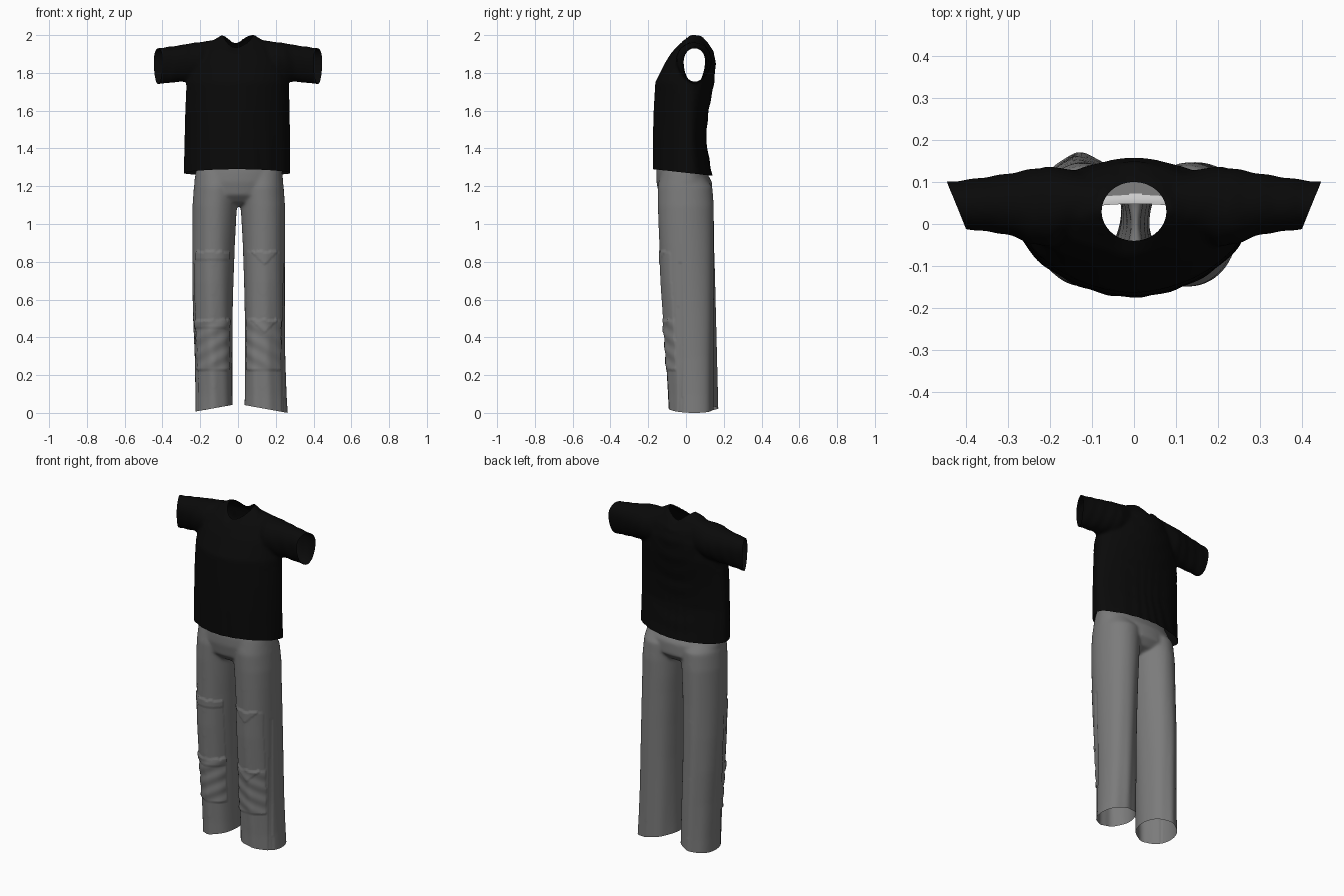
import bpy, bmesh
from math import sin, cos, pi, exp, hypot, atan2

cube = bpy.data.objects.get("Cube")
if cube:
    bpy.data.objects.remove(cube, do_unlink=True)


def material(name, value):
    mat = bpy.data.materials.new(name)
    mat.use_nodes = True
    colour = (value, value, value, 1)
    mat.diffuse_color = colour
    bsdf = next(n for n in mat.node_tree.nodes if n.type == "BSDF_PRINCIPLED")
    bsdf.inputs["Base Color"].default_value = colour
    bsdf.inputs["Roughness"].default_value = 0.9
    return mat


black = material("black cloth", 0.0028)
grey = material("grey cloth", 0.2)
pale = material("pale waistband", 0.7)


def loft(bm, rings, power, along_x=False, centre=None, sides=64):
    """Closed tube through rings of (position, a0, a1, b0, b1)."""
    loops = []
    for p, a0, a1, b0, b1 in rings:
        ca, ra, span = (a0 + a1) / 2, (a1 - a0) / 2, b1 - b0
        cb = (b0 + b1) / 2
        if centre is not None:
            cb = min(max(centre, b0 + 0.3 * span), b1 - 0.3 * span)
        loop = []
        for i in range(sides):
            t = 2 * pi * i / sides
            c, s = cos(t), sin(t)
            a = ca + ra * abs(c) ** (2 / power) * (1 if c > 0 else -1)
            b = cb + abs(s) ** (2 / power) * ((b1 - cb) if s > 0 else (b0 - cb))
            loop.append(bm.verts.new((p, a, b) if along_x else (a, b, p)))
        loops.append(loop)
    for low, high in zip(loops, loops[1:]):
        for i in range(sides):
            j = (i + 1) % sides
            bm.faces.new((low[i], low[j], high[j], high[i]))
    bm.faces.new(loops[0])
    bm.faces.new(loops[-1])


def fuse(bm, name):
    """Merge overlapping solids into one even, softened skin."""
    bmesh.ops.recalc_face_normals(bm, faces=bm.faces)
    mesh = bpy.data.meshes.new(name)
    bm.to_mesh(mesh)
    bm.free()
    obj = bpy.data.objects.new(name, mesh)
    bpy.context.collection.objects.link(obj)
    remesh = obj.modifiers.new("fuse", "REMESH")
    remesh.mode = "VOXEL"
    remesh.voxel_size = 0.008
    soften = obj.modifiers.new("soften", "SMOOTH")
    soften.factor, soften.iterations = 0.5, 12
    bpy.context.view_layer.update()
    skin = bmesh.new()
    skin.from_mesh(obj.evaluated_get(bpy.context.evaluated_depsgraph_get()).to_mesh())
    obj.modifiers.clear()
    return obj, skin


def slice_off(bm, point, normal, keep=lambda c: True):
    """Cut away everything on the normal's side, among the chosen faces."""
    faces = [f for f in bm.faces if keep(f.calc_center_median())]
    geom = set(faces)
    for f in faces:
        geom.update(f.verts)
        geom.update(f.edges)
    bmesh.ops.bisect_plane(bm, geom=list(geom), dist=1e-5, plane_co=point,
                           plane_no=normal, clear_outer=True)


def wrinkle(bm, depth):
    bm.normal_update()
    moves = [(v, v.normal * depth(v.co, v.normal)) for v in bm.verts]
    for v, move in moves:
        v.co += move


def finish(obj, bm, mats, lift):
    """Set the part at its height, shade smoothly and store."""
    for v in bm.verts:
        v.co.z += lift
    for f in bm.faces:
        f.smooth = True
    obj.data.clear_geometry()
    for m in mats:
        obj.data.materials.append(m)
    bm.to_mesh(obj.data)
    bm.free()


# Shirt: torso and two sleeves
bm = bmesh.new()
loft(bm, [(1.20, -.287, .277, -.175, .15), (1.30, -.286, .277, -.175, .13),
          (1.45, -.283, .276, -.175, .105), (1.60, -.28, .274, -.171, .120),
          (1.75, -.274, .27, -.163, .150), (1.85, -.245, .245, -.113, .158),
          (1.92, -.195, .195, -.070, .146), (1.97, -.135, .135, -.022, .118),
          (2.001, -.09, .09, .012, .09)], 1.8, centre=.02)
for s in (-1, 1):
    loft(bm, [(s * x, y0, y1, z0, z1) for x, y0, y1, z0, z1 in (
        (.10, .0, .12, 1.80, 1.98), (.20, -.055, .138, 1.76, 1.963),
        (.25, -.046, .13, 1.754, 1.958), (.30, -.025, .12, 1.753, 1.948),
        (.40, -.012, .105, 1.743, 1.934), (.50, -.006, .095, 1.736, 1.922))],
        2.0, along_x=True, centre=1.865)
shirt, bm = fuse(bm, "shirt")

# Open the hem, the sleeve ends and the neck
slice_off(bm, (0, -.17, 1.29), (0, -.11, -1))
for s in (-1, 1):
    slice_off(bm, (s * .423, .045, 1.84), (s * .11, -.045, 0))


def neck(co):
    return hypot(co.x / .077, (co.y - .03) / .07)


bmesh.ops.delete(bm, context="FACES", geom=[
    f for f in bm.faces
    if f.calc_center_median().z > 1.8 and neck(f.calc_center_median()) < 1])
for v in bm.verts:
    if v.is_boundary and v.co.z > 1.85 and abs(v.co.x) < .12:
        k = neck(v.co)
        v.co.x /= k
        v.co.y = .03 + (v.co.y - .03) / k


def shirt_folds(co, n):
    d = 0.0
    if co.z < 1.7:
        around = atan2(co.y, co.x)
        d += .0015 * (1.7 - co.z) / .4 * sin(15 * around + 4 * co.z)
    if co.y > .04 and abs(co.x) < .22 and co.z < 1.9:
        r = hypot(co.x * 1.3, co.z - 1.98)
        d += .0012 * sin(r * 62) * exp(-(co.x / .15) ** 2)
    if abs(co.x) > .22 and co.z > 1.7:
        d += .001 * sin(abs(co.x) * 95 + co.z * 25)
    return d


wrinkle(bm, shirt_folds)
for v in bm.verts:                 # neckline dips off centre
    if v.co.z > 1.9:
        v.co.z -= .028 * exp(-((v.co.x + .015) / .042) ** 2) * (v.co.z - 1.9) / .08
finish(shirt, bm, [black], 2.0 - max(v.co.z for v in bm.verts))

# Trousers: hips and two legs
bm = bmesh.new()
loft(bm, [(1.42, -.20, .205, -.14, .028), (1.35, -.212, .217, -.15, .056),
          (1.28, -.224, .234, -.157, .108), (1.23, -.232, .24, -.157, .137),
          (1.16, -.222, .222, -.143, .140), (1.12, -.15, .15, -.105, .105),
          (1.10, -.08, .08, -.05, .05)], 2.1, centre=0)
leg = [(1.34, .0, .213, -.12, .03), (1.28, .0, .23, -.135, .085),
       (1.20, .004, .242, -.150, .140), (1.10, .014, .249, -.149, .147),
       (.90, .025, .25, -.141, .147), (.70, .032, .25, -.133, .147),
       (.50, .036, .25, -.119, .146), (.30, .036, .25, -.106, .145),
       (.10, .036, .256, -.094, .144), (-.04, .034, .265, -.089, .143)]
loft(bm, leg, 2.05)
loft(bm, [(z, .008 - x1 + .045 * max(0, .6 - z), .008 - x0, y0,
           y1 + .027 * max(0, 1 - z)) for z, x0, x1, y0, y1 in leg], 1.9)
trousers, bm = fuse(bm, "trousers")

# The left leg turns outward towards its hem
for v in bm.verts:
    if v.co.x > 0 and v.co.z < 1:
        v.co.x += .15 * (1 - v.co.z) * (v.co.y - .02)

# Open the waist and slanted leg hems
slice_off(bm, (0, 0, 1.37), (0, 0, 1))
for s in (-1, 1):
    slice_off(bm, (s * .03, 0, .048), (-.18 * s, 0, -1),
              lambda c: c.z < .5 and c.x * s > 0)


def trouser_folds(co, n):
    d = .002 * sin(co.x * 85 + 3 * co.z) * min(1, max(0, 1.15 - co.z))
    ax = abs(co.x)
    if n.y < -.3 and .045 < ax < .225:
        if .23 < co.z < .50:       # knee patch with creases
            d += .004 + .002 * sin(co.z * 75 + ax * 45)
        elif .50 <= co.z < .86:    # upper panel
            d += .002
        flap = .045 if co.x < 0 else .07 * (1 - abs(ax - .14) / .07)
        for top in (.86, .50):     # pocket flaps
            if top - flap < co.z < top:
                d += .003
    if co.y < 0 and co.z < .8 and ax > .21 and abs(co.y + .03) < .012:
        d -= .003                  # side seam
    return d


wrinkle(bm, trouser_folds)
for f in bm.faces:
    f.material_index = int(f.calc_center_median().z > 1.33)
finish(trousers, bm, [grey, pale], -min(v.co.z for v in bm.verts))
